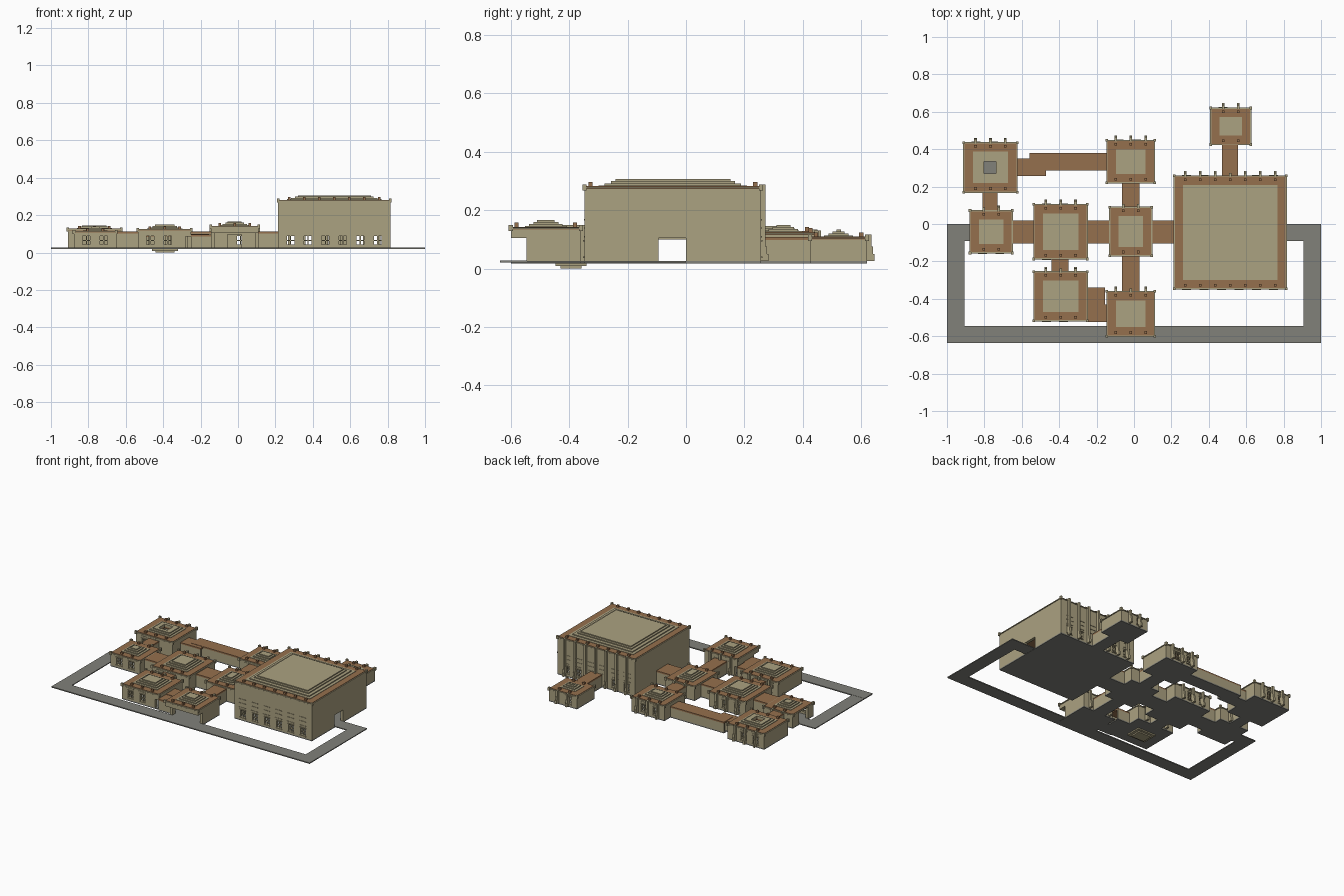
import bpy, bmesh

if "Cube" in bpy.data.objects:
    bpy.data.objects.remove(bpy.data.objects["Cube"])

def material(name, c):
    m = bpy.data.materials.new(name)
    m.diffuse_color = (*c, 1)
    m.use_nodes = True
    m.node_tree.nodes["Principled BSDF"].inputs["Base Color"].default_value = m.diffuse_color
    return m

TAN = material("sandstone", (0.41, 0.36, 0.22))
BROWN = material("roof_brown", (0.30, 0.16, 0.075))
GREY = material("paving_grey", (0.22, 0.22, 0.195))
FLOOR, T, DOOR_TOP = 0.026, 0.02, 0.105

def build(name, boxes, mat):
    """One object from a list of (x0, x1, y0, y1, z0, z1) boxes."""
    bm = bmesh.new()
    for x0, x1, y0, y1, z0, z1 in boxes:
        if x1 - x0 < 1e-5 or y1 - y0 < 1e-5 or z1 - z0 < 1e-5:
            continue
        r = bmesh.ops.create_cube(bm, size=1)
        for v in r["verts"]:
            v.co = (x1 if v.co.x > 0 else x0, y1 if v.co.y > 0 else y0,
                    z1 if v.co.z > 0 else z0)
    me = bpy.data.meshes.new(name)
    bm.to_mesh(me)
    bm.free()
    me.materials.append(mat)
    ob = bpy.data.objects.new(name, me)
    bpy.context.collection.objects.link(ob)
    return ob

def slab(x0, x1, y0, y1, z0, z1, hole=None):
    """Plate, or a frame of four plates around a rectangular hole."""
    if not hole:
        return [(x0, x1, y0, y1, z0, z1)]
    a, b, c, d = hole
    return [(x0, a, y0, y1, z0, z1), (b, x1, y0, y1, z0, z1),
            (a, b, y0, c, z0, z1), (a, b, d, y1, z0, z1)]

def wall(x0, x1, y0, y1, h, along_x, openings):
    """Wall split around openings (u0, u1, z0, z1) measured along it."""
    lo, hi = (x0, x1) if along_x else (y0, y1)
    out, u = [], lo
    def piece(a, b, z0, z1):
        out.append((a, b, y0, y1, z0, z1) if along_x else (x0, x1, a, b, z0, z1))
    for a, b, z0, z1 in sorted(openings):
        a, b = max(a, lo), min(b, hi)
        piece(u, a, FLOOR, h)
        piece(a, b, FLOOR, z0)
        piece(a, b, z1, h)
        u = b
    piece(u, hi, FLOOR, h)
    return out

# Rooms: x0, x1, y0, y1, height, roof hole
rooms = {
    "great_hall": (0.215, 0.815, -0.347, 0.257, 0.282, None),
    "north_annex": (0.41, 0.625, 0.425, 0.62, 0.11, None),
    "north_room": (-0.145, 0.11, 0.22, 0.447, 0.125, None),
    "centre_room": (-0.13, 0.095, -0.17, 0.09, 0.12, None),
    "middle_room": (-0.535, -0.25, -0.187, 0.105, 0.125, None),
    "pit_room": (-0.535, -0.25, -0.518, -0.255, 0.125, None),
    "gate_room": (-0.145, 0.11, -0.6, -0.36, 0.143, None),
    "west_room": (-0.877, -0.65, -0.155, 0.072, 0.115, None),
    "court_room": (-0.91, -0.625, 0.17, 0.435, 0.128, (-0.803, -0.737, 0.27, 0.335)),
}
# Corridors: x0, x1, y0, y1, running along x, height
corridors = [
    (-0.65, -0.535, -0.105, 0.02, True, 0.112),
    (-0.25, -0.13, -0.105, 0.02, True, 0.112),
    (0.095, 0.215, -0.105, 0.02, True, 0.112),
    (-0.81, -0.73, 0.072, 0.17, False, 0.108),
    (-0.625, -0.47, 0.257, 0.35, True, 0.094),
    (-0.56, -0.145, 0.285, 0.38, True, 0.096),
    (-0.065, 0.03, 0.09, 0.22, False, 0.108),
    (-0.065, 0.03, -0.36, -0.17, False, 0.108),
    (-0.44, -0.35, -0.255, -0.187, False, 0.108),
    (-0.25, -0.155, -0.44, -0.34, True, 0.1),
    (-0.25, -0.145, -0.525, -0.43, True, 0.097),
    (0.47, 0.557, 0.257, 0.425, False, 0.108),
]
# Doorways: corridor passages plus the outer gates on the paved path
doors = [(0.78, 0.83, -0.095, 0, 0.105), (-0.89, -0.85, -0.095, 0, 0.105),
         (-0.16, 0.12, -0.62, -0.547, 0.105)]
for x0, x1, y0, y1, ax, h in corridors:
    if ax:
        doors.append((x0 - 0.03, x1 + 0.03, y0 + 0.01, y1 - 0.01, h - 0.012))
    else:
        doors.append((x0 + 0.01, x1 - 0.01, y0 - 0.03, y1 + 0.03, h - 0.012))

def door_openings(x0, x1, y0, y1, along_x):
    out = []
    for a, b, c, d, top in doors:
        if a < x1 - 0.003 and b > x0 + 0.003 and c < y1 - 0.003 and d > y0 + 0.003:
            o = (a, b, FLOOR, top) if along_x else (c, d, FLOOR, top)
            # merge overlapping doorways in the same wall
            if out and o[0] < out[-1][1] and o[1] > out[-1][0]:
                p = out.pop()
                o = (min(o[0], p[0]), max(o[1], p[1]), FLOOR, max(o[3], p[3]))
            out.append(o)
    return out

def room(name, x0, x1, y0, y1, h, hole):
    walls, trim, posts, bars = [], [], [], []
    # plain side walls
    for a in (x0, x1 - T):
        r = (a, a + T, y0 + T, y1 - T)
        walls.extend(wall(*r, h - 0.01, False, door_openings(*r, False)))
    # front and back walls with windows
    n = int((x1 - x0 - 2 * T) / 0.092 + 0.05)
    centres = [x0 + 0.066 + 0.0932 * i for i in range(n)]
    for front in (True, False):
        wy = y0 if front else y1 - T
        face, s = (y0, -1) if front else (y1, 1)
        r = (x0, x1, wy, wy + T)
        ops = door_openings(*r, True)
        free = [c for c in centres
                if all(c + 0.024 < o[0] or c - 0.024 > o[1] for o in ops)]
        ops = ops + [(c - 0.02, c + 0.02, 0.042, 0.088) for c in free]
        walls += wall(*r, h - 0.01, True, ops)
        for c in free:
            bars.append((c - 0.003, c + 0.003, wy + 0.006, wy + 0.014, 0.042, 0.088))
            bars.append((c - 0.02, c + 0.02, wy + 0.006, wy + 0.014, 0.061, 0.066))
            for z in (0.036, 0.092):
                ya, yb = sorted((face, face + s * 0.005))
                trim.append((c - 0.024, c + 0.024, ya, yb, z, z + 0.005))
        # brick courses above the windows
        for z in (0.107, 0.137, 0.165):
            if z < h - 0.015 and not (front and name == "gate_room" and z < 0.11):
                for c in centres:
                    ya, yb = sorted((face, face + s * 0.003))
                    trim.append((c - 0.03, c + 0.022, ya, yb, z, z + 0.004))
    build(name + "_walls", walls, TAN)
    build(name + "_window_bars", bars, TAN)
    build(name + "_trim", trim, TAN)
    build(name + "_floor", [(x0, x1, y0, y1, 0.018, FLOOR)], GREY)
    # roof deck, thin cornice and stepped crown
    build(name + "_roof", slab(x0 + 0.004, x1 - 0.004, y0 + 0.004, y1 - 0.004,
                               h - 0.01, h, hole), BROWN)
    build(name + "_cornice", slab(x0 - 0.003, x1 + 0.003, y0 - 0.003, y1 + 0.003, h - 0.008,
          h - 0.003, (x0 + 0.004, x1 - 0.004, y0 + 0.004, y1 - 0.004)), TAN)
    crown = []
    for i, inset in enumerate((0.048, 0.063, 0.077, 0.09)):
        if name == "great_hall":
            inset = (0.048, 0.068, 0.09, 0.105)[i]
        if hole and i == 3:
            break
        crown += slab(x0 + inset, x1 - inset, y0 + inset, y1 - inset,
                      h + (0.003 + 0.007 * (i - 1) if i else 0), h + 0.003 + 0.007 * i, hole)
    build(name + "_crown", crown, TAN)
    # brown roof posts front and back, tan stepped buttresses at the back
    m = int((x1 - x0) / 0.08 + 0.05)
    mid = (x0 + x1) / 2
    buttress = []
    for i in range(m):
        c = mid + (i - (m - 1) / 2) * 0.08
        for y in (y0 + 0.02, y1 - 0.02):
            posts.append((c - 0.007, c + 0.007, y - 0.007, y + 0.007, h - 0.005, h + 0.014))
        blocked = any(a - 0.007 < c < b + 0.007 and d > y1 and e < y1 + 0.02
                      for a, b, e, d, _ in doors)
        low = DOOR_TOP if blocked else FLOOR
        for out, top in ((0.026, 0.05), (0.021, 0.075), (0.016, h + 0.006)):
            if top > low:
                buttress.append((c - 0.007, c + 0.007, y1 - 0.006, y1 + out, low, top))
                low = top
    build(name + "_roof_posts", posts, BROWN)
    build(name + "_buttresses", buttress, TAN)
    # small corner posts
    build(name + "_corner_posts", [(x - 0.007, x + 0.007, y - 0.007, y + 0.007, h - 0.015, h + 0.006)
                                   for x in (x0, x1) for y in (y0, y1)], TAN)

for name, spec in rooms.items():
    room(name, *spec)

# Corridors: two side walls, roof and floor
for x0, x1, y0, y1, ax, h in corridors:
    t = 0.01
    if ax:
        sides = [(x0, x1, y0, y0 + t, FLOOR, h - 0.01), (x0, x1, y1 - t, y1, FLOOR, h - 0.01)]
    else:
        sides = [(x0, x0 + t, y0, y1, FLOOR, h - 0.01), (x1 - t, x1, y0, y1, FLOOR, h - 0.01)]
    build("corridor_walls", sides, TAN)
    build("corridor_roof", [(x0, x1, y0, y1, h - 0.01, h)], BROWN)
    build("corridor_floor", [(x0, x1, y0, y1, 0.018, FLOOR)], GREY)

# Stepped pit beneath the pit room
build("floor_pit", [(-0.46, -0.32, -0.447, -0.34, 0.009, 0.018),
                    (-0.44, -0.34, -0.43, -0.357, 0, 0.009)], TAN)

# Paved path around the front
build("paved_path", [(-1, -0.905, -0.545, 0, 0.02, FLOOR), (0.905, 1, -0.545, 0, 0.02, FLOOR),
                     (-1, 1, -0.637, -0.545, 0.02, FLOOR + 0.001),
                     (-0.905, -0.877, -0.092, 0, 0.02, FLOOR),
                     (0.815, 0.905, -0.092, 0, 0.02, FLOOR)], GREY)
